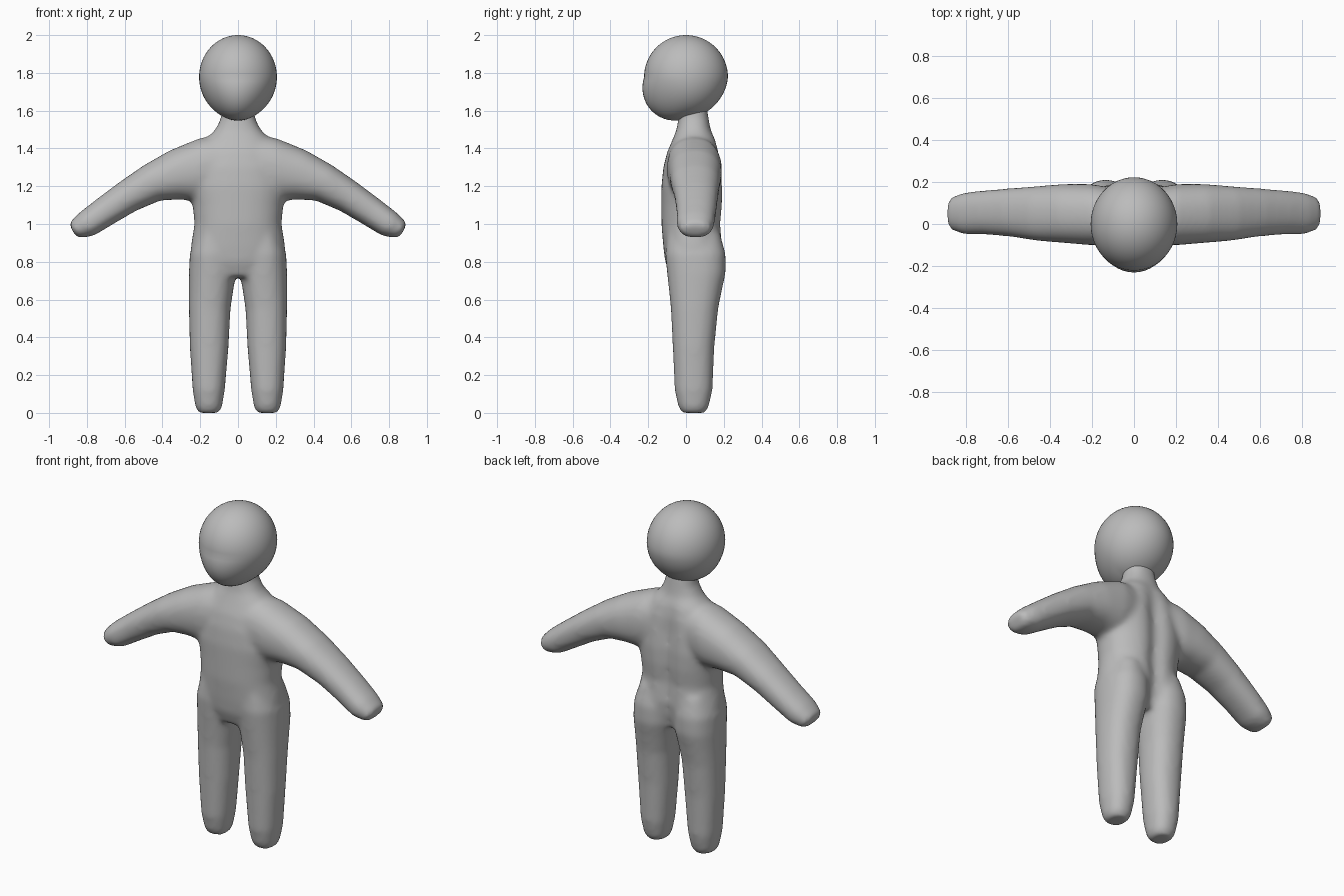
import bpy
import bmesh
from math import cos, sin, exp, pi, copysign
from mathutils import Vector

cube = bpy.data.objects.get("Cube")
if cube:
    bpy.data.objects.remove(cube, do_unlink=True)

# One clay colour for the whole figure
clay = bpy.data.materials.new("grey clay")
clay.use_nodes = True
colour = (0.5, 0.5, 0.5, 1)
clay.diffuse_color = colour
clay.node_tree.nodes["Principled BSDF"].inputs["Base Color"].default_value = colour


def rounded(value, power=0.88):
    """Turn a sine or cosine into a slightly squarish curve."""
    return copysign(abs(value) ** power, value)


def ring(bm, start, end, front, back, groove=0, count=64):
    """A rounded cross-section from start to end (x, z), between front and back y."""
    a = Vector((start[0], 0, start[1]))
    b = Vector((end[0], 0, end[1]))
    verts = []
    for i in range(count):
        angle = 2 * pi * i / count
        point = (a + b) / 2 + (b - a) / 2 * rounded(cos(angle))
        depth = rounded(sin(angle))
        point.y = (front + back) / 2 + (back - front) / 2 * depth
        if depth > 0:
            point.y -= groove * exp(-(point.x / 0.05) ** 2)
        verts.append(bm.verts.new(point))
    return verts


def loft(bm, rings):
    """Skin a row of cross-sections and close both ends."""
    count = len(rings[0])
    for low, high in zip(rings, rings[1:]):
        for i in range(count):
            j = (i + 1) % count
            bm.faces.new((low[i], low[j], high[j], high[i]))
    bm.faces.new(rings[0][::-1])
    bm.faces.new(rings[-1])


def make_object(name, bm):
    bmesh.ops.recalc_face_normals(bm, faces=bm.faces)
    for face in bm.faces:
        face.smooth = True
    mesh = bpy.data.meshes.new(name)
    bm.to_mesh(mesh)
    bm.free()
    mesh.materials.append(clay)
    obj = bpy.data.objects.new(name, mesh)
    bpy.context.collection.objects.link(obj)
    return obj


# Torso and neck: height, half width, front, back, depth of the spine groove
torso = [
    (0.72, 0.20, -0.08, 0.16, 0.02),
    (0.80, 0.24, -0.11, 0.19, 0.03),
    (0.88, 0.25, -0.12, 0.20, 0.03),
    (1.00, 0.23, -0.13, 0.19, 0.03),
    (1.10, 0.24, -0.13, 0.20, 0.03),
    (1.20, 0.26, -0.13, 0.20, 0.03),
    (1.30, 0.25, -0.12, 0.19, 0.03),
    (1.38, 0.22, -0.10, 0.18, 0.02),
    (1.45, 0.17, -0.07, 0.16, 0.01),
    (1.50, 0.12, -0.05, 0.13, 0),
    (1.56, 0.09, -0.04, 0.12, 0),
    (1.68, 0.08, -0.04, 0.10, 0),
]
# Leg: height, inner x, outer x, front, back
leg = [
    (0, 0.10, 0.21, -0.02, 0.10),
    (0.03, 0.085, 0.225, -0.04, 0.12),
    (0.12, 0.07, 0.24, -0.06, 0.14),
    (0.35, 0.05, 0.255, -0.07, 0.15),
    (0.55, 0.04, 0.26, -0.08, 0.17),
    (0.65, 0.025, 0.26, -0.09, 0.19),
    (0.74, 0.01, 0.26, -0.10, 0.21),
    (0.84, 0.01, 0.255, -0.11, 0.21),
    (0.95, 0.04, 0.22, -0.10, 0.18),
]
# Arm: upper edge x and z, lower edge x and z, front, back
arm = [
    (0.08, 1.47, 0.10, 1.14, -0.10, 0.17),
    (0.20, 1.455, 0.22, 1.12, -0.10, 0.19),
    (0.36, 1.39, 0.30, 1.13, -0.09, 0.19),
    (0.50, 1.31, 0.41, 1.125, -0.08, 0.18),
    (0.63, 1.22, 0.54, 1.07, -0.06, 0.17),
    (0.75, 1.13, 0.66, 1.00, -0.05, 0.16),
    (0.84, 1.06, 0.76, 0.94, -0.05, 0.15),
    (0.89, 1.01, 0.83, 0.925, -0.03, 0.13),
    (0.89, 0.99, 0.86, 0.935, -0.01, 0.11),
]

# Body: all lofts are fused into one soft skin
bm = bmesh.new()
loft(bm, [ring(bm, (-w, z), (w, z), front, back, groove)
          for z, w, front, back, groove in torso])
for side in (1, -1):
    loft(bm, [ring(bm, (side * inner, z), (side * outer, z), front, back)
              for z, inner, outer, front, back in leg])
    loft(bm, [ring(bm, (side * ux, uz), (side * lx, lz), front, back)
              for ux, uz, lx, lz, front, back in arm])
body = make_object("body", bm)
fuse = body.modifiers.new("fuse", "REMESH")
fuse.mode = "VOXEL"
fuse.voxel_size = 0.014
fuse.use_smooth_shade = True
soften = body.modifiers.new("soften", "SMOOTH")
soften.factor = 0.5
soften.iterations = 12

# Head: a ball drawn out towards the chin and flattened at the nape
bm = bmesh.new()
bmesh.ops.create_uvsphere(bm, u_segments=48, v_segments=32, radius=1)
for vert in bm.verts:
    x, y, z = vert.co
    below = max(-z, 0)
    chin = 2 * below * max(-y, 0)
    nape = 2 * below * max(y, 0)
    swell = 1 + 0.15 * chin - 0.04 * nape
    vert.co = (0.206 * x * (1 - 0.08 * chin),
               0.222 * y * swell,
               1.778 + 0.222 * z * swell)
make_object("head", bm)
